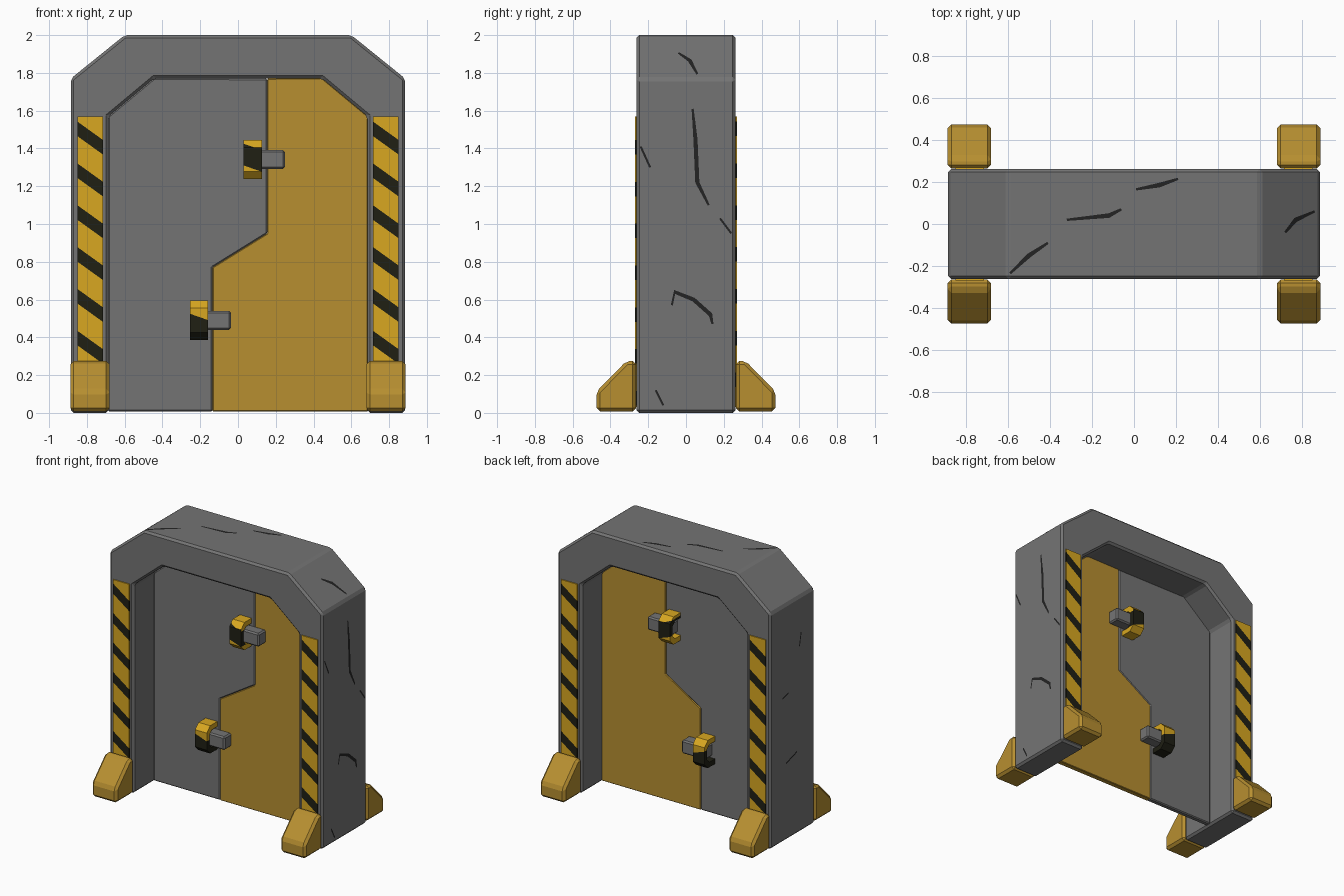
import bpy, bmesh, math
from mathutils import Vector

if "Cube" in bpy.data.objects:
    bpy.data.objects.remove(bpy.data.objects["Cube"])


def material(name, rgb):
    m = bpy.data.materials.new(name)
    m.diffuse_color = (*rgb, 1)
    m.use_nodes = True
    m.node_tree.nodes["Principled BSDF"].inputs["Base Color"].default_value = m.diffuse_color
    return m


GREY = material("steel grey", (0.175, 0.175, 0.175))
OCHRE = material("ochre paint", (0.475, 0.275, 0.03))
YELLOW = material("hazard yellow", (0.69, 0.39, 0.015))
BLACK = material("hazard black", (0.014, 0.014, 0.007))
SCRATCH = material("scratch dark", (0.017, 0.017, 0.017))


def prism(name, pts, axis, a, b, mats, bevel=0.0, stripe=None):
    """Extrude a 2D profile along x (points y,z) or y (points x,z)."""
    bm = bmesh.new()

    def at(p, t):
        return (t, p[0], p[1]) if axis == 'x' else (p[0], t, p[1])
    va = [bm.verts.new(at(p, a)) for p in pts]
    vb = [bm.verts.new(at(p, b)) for p in pts]
    bm.faces.new(va)
    bm.faces.new(vb[::-1])
    n = len(pts)
    for i in range(n):
        j = (i + 1) % n
        bm.faces.new((va[i], vb[i], vb[j], va[j]))
    bmesh.ops.recalc_face_normals(bm, faces=bm.faces)
    if bevel:
        bmesh.ops.bevel(bm, geom=bm.edges[:], offset=bevel, segments=1,
                        affect='EDGES', clamp_overlap=True)
    # Slanted painted stripes: cut the faces, then colour by position
    if stripe:
        x0, slope, bands = stripe
        no = Vector((slope, 0, 1))
        for lo, hi in bands:
            for k in (lo, hi):
                bmesh.ops.bisect_plane(bm, geom=bm.verts[:] + bm.edges[:] + bm.faces[:],
                                       plane_co=(x0, 0, k), plane_no=no)
        for f in bm.faces:
            c = f.calc_center_bounds()
            u = c.z + slope * (c.x - x0)
            f.material_index = int(any(lo < u < hi for lo, hi in bands))
    return finish(name, bm, mats)


def finish(name, bm, mats):
    me = bpy.data.meshes.new(name)
    bm.to_mesh(me)
    bm.free()
    for m in mats:
        me.materials.append(m)
    ob = bpy.data.objects.new(name, me)
    bpy.context.collection.objects.link(ob)
    return ob


def copy_of(ob, name, rot=0.0):
    o = ob.copy()
    o.name = name
    o.rotation_euler.z = rot
    bpy.context.collection.objects.link(o)
    return o


def box(x0, x1, z0, z1):
    return [(x0, z0), (x1, z0), (x1, z1), (x0, z1)]


# Arch frame
outer = [(0.885, 0), (0.885, 1.77), (0.6, 2.0)]
inner = [(0.685, 0), (0.685, 1.57), (0.445, 1.77)]
flip = lambda pts: [(-x, z) for x, z in reversed(pts)]
prism("arch_frame", outer + flip(outer) + [(-x, z) for x, z in inner] + inner[::-1],
      'y', -0.262, 0.262, [GREY], 0.015)

# Two door leaves meeting on a stepped seam
seam = [(-0.135, 0.008), (-0.135, 0.77), (0.155, 0.95), (0.155, 1.77)]
prism("left_door", seam + [(-0.445, 1.772), (-0.688, 1.57), (-0.688, 0.008)],
      'y', -0.02, 0.02, [GREY], 0.007)
prism("right_door", seam + [(0.445, 1.772), (0.688, 1.57), (0.688, 0.008)],
      'y', -0.02, 0.02, [OCHRE], 0.004)

# Hazard strips on the jambs, front and back
bands = [(1.465 - 0.2215 * i, 1.542 - 0.2215 * i) for i in range(7)]
for side, x0 in (("left", -0.85), ("right", 0.715)):
    s = prism(side + "_hazard_strip", box(x0, x0 + 0.135, 0.03, 1.57), 'y',
              -0.27, -0.261, [YELLOW, BLACK], 0, (x0, 0.72, bands))
    copy_of(s, side + "_hazard_strip_back", math.pi)

# Four wedge feet
foot = [(0.264, 0.008), (0.473, 0.008), (0.473, 0.115), (0.315, 0.275), (0.264, 0.275)]
for sx in (-1, 1):
    for sy in (-1, 1):
        prism("foot", [(sy * y, z) for y, z in foot], 'x',
              sx * 0.68, sx * 0.888, [OCHRE], 0.018)

# Latches: half-octagon hoop on the grey leaf with a square bolt through it
half = lambda r, d, c: [(0.015, -r), (d - c, -r), (d, -r + c), (d, r - c), (d - c, r), (0.015, r)]
for name, x, z, band in (("upper", 0.03, 1.342, (1.31, 1.425)),
                         ("lower", -0.255, 0.49, (0.36, 0.525))):
    for sy, where in ((-1, "front"), (1, "back")):
        hoop = half(0.104, 0.145, 0.04) + half(0.066, 0.115, 0.028)[::-1]
        prism(f"{name}_latch_hoop_{where}", [(sy * y, z + h) for y, h in hoop], 'x',
              x, x + 0.097, [YELLOW, BLACK], 0, (x, 0.35, [band]))
        prism(f"{name}_latch_bolt_{where}", box(x + 0.02, x + 0.218, z - 0.05, z + 0.05), 'y',
              sy * 0.018, sy * 0.108, [GREY], 0.01)


# Scratches: thin tapered ribbons laid on the frame surfaces
def scratch(name, pts, place, width=0.011):
    bm = bmesh.new()
    rows = []
    for i, p in enumerate(pts):
        q0, q1 = Vector(pts[max(i - 1, 0)]), Vector(pts[min(i + 1, len(pts) - 1)])
        d = (q1 - q0).normalized()
        w = width * (0.5 if i in (0, len(pts) - 1) else 1)
        n = Vector((-d.y, d.x)) * w
        rows.append([bm.verts.new(place(*(Vector(p) + n * k))) for k in (1, -1)])
    for r, s in zip(rows, rows[1:]):
        bm.faces.new((r[0], r[1], s[1], s[0]))
    finish(name, bm, [SCRATCH])


right = lambda y, z: (0.887, y, z)
left = lambda y, z: (-0.887, y, z)
top = lambda x, y: (x, y, 2.001)
slope = lambda x, y: (x, y, 2.003 - (x - 0.6) * 0.23 / 0.285)
for pts in ([(0.035, 1.61), (0.05, 1.45), (0.06, 1.22), (0.12, 1.1)],
            [(-0.075, 0.57), (-0.06, 0.64), (0.04, 0.6), (0.13, 0.52), (0.14, 0.47)],
            [(-0.24, 1.41), (-0.19, 1.3)], [(0.18, 1.03), (0.24, 0.95)],
            [(-0.16, 0.12), (-0.12, 0.04)]):
    scratch("right_side_scratch", pts, right)
for pts in ([(-0.05, 0.62), (0.08, 0.58)], [(0.05, 1.1), (0.12, 1.08)], [(-0.1, 1.5), (-0.08, 1.4)]):
    scratch("left_side_scratch", pts, left)
for pts in ([(-0.59, -0.235), (-0.5, -0.15), (-0.41, -0.09)],
            [(-0.32, 0.02), (-0.12, 0.04), (-0.06, 0.07)],
            [(0.01, 0.165), (0.12, 0.185), (0.21, 0.215)]):
    scratch("top_scratch", pts, top)
scratch("corner_scratch", [(0.72, -0.04), (0.77, 0.02), (0.86, 0.06)], slope)
